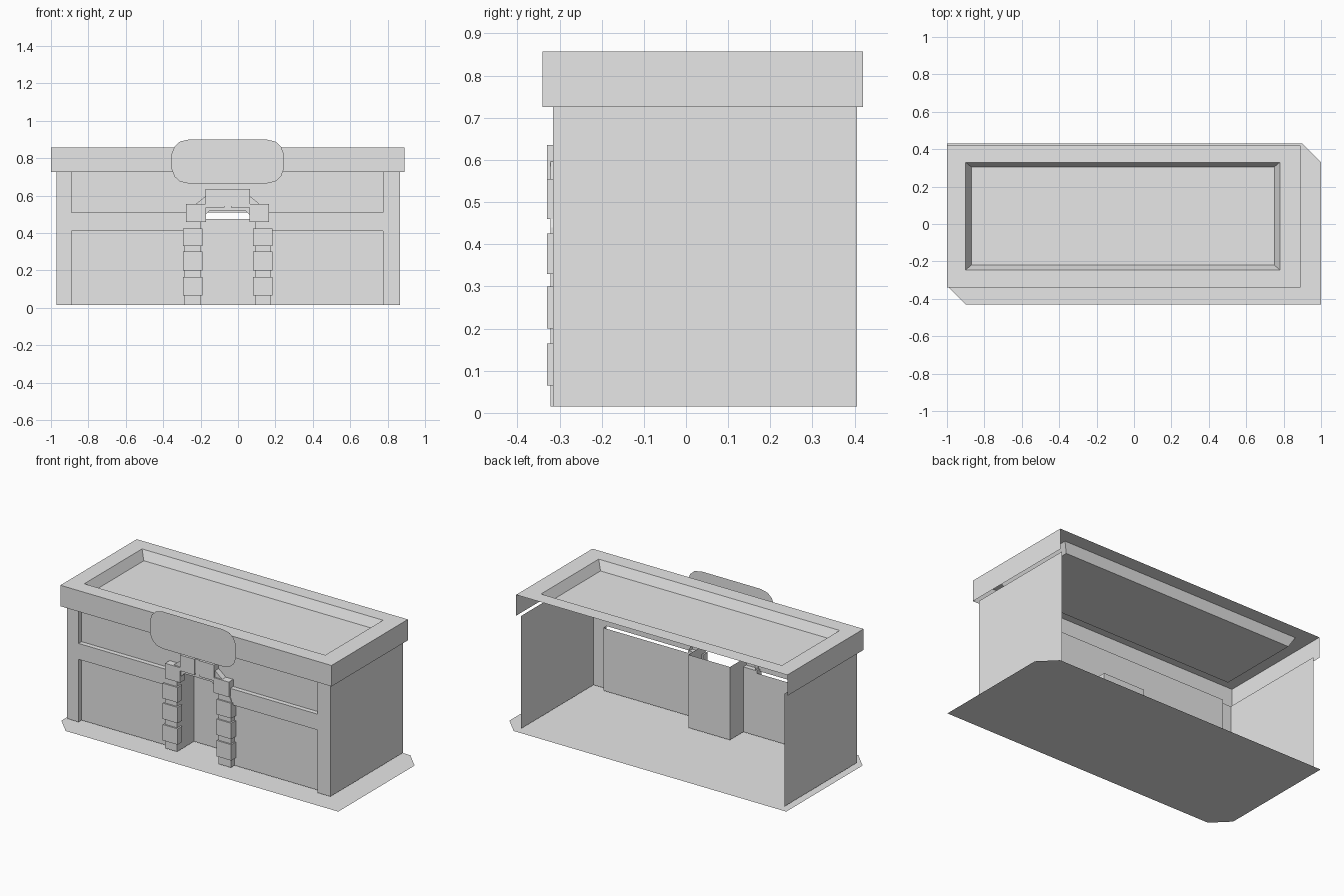
import bpy, bmesh
from mathutils import Vector

cube = bpy.data.objects.get("Cube")
if cube:
    bpy.data.objects.remove(cube, do_unlink=True)

grey = bpy.data.materials.new("plain_grey")
grey.use_nodes = True
grey.diffuse_color = (0.8, 0.8, 0.8, 1)
grey.node_tree.nodes["Principled BSDF"].inputs["Base Color"].default_value = (0.8, 0.8, 0.8, 1)


def build(name, polys, recalc=False):
    """Make one object from a list of polygons, welding shared corners."""
    bm = bmesh.new()
    for poly in polys:
        bm.faces.new([bm.verts.new(p) for p in poly])
    bmesh.ops.remove_doubles(bm, verts=bm.verts, dist=0.0005)
    if recalc:
        bmesh.ops.recalc_face_normals(bm, faces=bm.faces)
    mesh = bpy.data.meshes.new(name)
    bm.to_mesh(mesh)
    bm.free()
    mesh.materials.append(grey)
    obj = bpy.data.objects.new(name, mesh)
    bpy.context.collection.objects.link(obj)
    return obj


def front(x0, x1, z0, z1, y):
    return [(x0, y, z0), (x1, y, z0), (x1, y, z1), (x0, y, z1)]


def side(x, y0, y1, z0, z1, flip=False):
    p = [(x, y0, z0), (x, y1, z0), (x, y1, z1), (x, y0, z1)]
    return p[::-1] if flip else p


def flat(x0, x1, y0, y1, z):
    return [(x0, y0, z), (x1, y0, z), (x1, y1, z), (x0, y1, z)]


def box(name, x0, x1, y0, y1, z0, z1):
    return build(name, [
        front(x0, x1, z0, z1, y0), front(x0, x1, z0, z1, y1)[::-1],
        side(x1, y0, y1, z0, z1), side(x0, y0, y1, z0, z1, True),
        flat(x0, x1, y0, y1, z1), flat(x0, x1, y0, y1, z0)[::-1]])


# Main levels
LEFT, RIGHT = -0.97, 0.865
PL, PR = -0.89, 0.775            # inner edges of the corner pillars
FACE, PANEL, BACK = -0.315, -0.285, 0.405
BASE, TOP = 0.015, 0.725
BAND0, BAND1 = 0.41, 0.51
CX, HALF = -0.055, 0.145         # doorway centre and half width
DL, DR = CX - HALF, CX + HALF

# Ground sheet with two clipped corners
build("ground", [[(-0.9, -0.43, 0), (1, -0.43, 0), (1, 0.33, 0),
                  (0.9, 0.43, 0), (-1, 0.43, 0), (-1, -0.33, 0)]])

# Side walls; the back is open
build("right_side_wall", [side(LEFT, FACE, BACK, BASE, TOP, True)])
build("left_side_wall", [side(RIGHT, FACE, BACK, BASE, TOP)])

# Corner pillars with their inner returns
for name, x0, x1, inner in (("right_pillar", LEFT, PL, PL), ("left_pillar", PR, RIGHT, PR)):
    build(name, [front(x0, x1, BASE, TOP, FACE),
                 side(inner, FACE, PANEL, BASE, BAND0, inner == PR),
                 side(inner, FACE, PANEL, BAND1, TOP, inner == PR)])

# Recessed panels with the band between them
build("upper_panel", [front(PL, PR, BAND1, TOP, PANEL)])
for name, x0, x1 in (("right", PL, DL), ("left", DR, PR)):
    build(name + "_lower_panel", [front(x0, x1, BASE, BAND0, PANEL)])
    build(name + "_band", [front(x0, x1, BAND0, BAND1, FACE),
                           flat(x0, x1, FACE, PANEL, BAND1)])

# Windows
for i, x in enumerate((-0.735, -0.42, 0.312, 0.625)):
    build(f"window_{i + 1}", [front(x - 0.057, x + 0.057, 0.215, 0.385, PANEL - 0.002)])

# Door alcove, open at the top
ALCOVE, ALCOVE_TOP = -0.152, 0.475
build("door_alcove", [
    front(DL, DR, BASE, ALCOVE_TOP, ALCOVE),
    side(DL, PANEL, ALCOVE, BASE, ALCOVE_TOP),
    side(DR, PANEL, ALCOVE, BASE, ALCOVE_TOP, True)])

# Door surround: a band between an outer and an inner outline
ARCH = -0.321
outer = [(0.23, BASE), (0.23, 0.44), (0.17, 0.555), (0.115, 0.6), (0, 0.6)]
inner = [(HALF, BASE), (HALF, 0.47), (0.115, 0.5), (0.095, 0.52), (0, 0.52)]
polys = []
for s in (-1, 1):
    def at(p, y):
        return (CX + s * p[0], y, p[1])
    for i in range(len(outer) - 1):
        a, b, c, d = outer[i], outer[i + 1], inner[i + 1], inner[i]
        polys.append([at(p, ARCH) for p in (a, b, c, d)])
        for p, q in ((a, b), (d, c)):
            polys.append([at(p, ARCH), at(q, ARCH), at(q, PANEL), at(p, PANEL)])
build("door_surround", polys, True)

# Stones around the door, mirrored about its centre
stones = [(0.135, 0.239, 0.065, 0.165), (0.135, 0.239, 0.2, 0.3),
          (0.135, 0.239, 0.33, 0.425), (0.117, 0.222, 0.46, 0.555),
          (0.018, 0.12, 0.535, 0.635)]
for s, name in ((-1, "right"), (1, "left")):
    for i, (d0, d1, z0, z1) in enumerate(stones):
        x0, x1 = sorted((CX + s * d0, CX + s * d1))
        box(f"{name}_door_stone_{i + 1}", x0, x1, -0.33, PANEL, z0, z1)
box("keystone", CX - 0.018, CX + 0.018, -0.324, PANEL, 0.545, 0.635)

# Roof: fascia on three sides, flat rim and sloped recess
RX0, RX1, RY0, RY1 = -1, 0.89, -0.34, 0.42
EAVE, ROOF, SUNK = 0.725, 0.857, 0.8
build("fascia", [front(RX0, RX1, EAVE, ROOF, RY0),
                 side(RX1, RY0, RY1, EAVE, ROOF),
                 side(RX0, RY0, RY1, EAVE, ROOF, True)])
rings = [flat(RX0, RX1, RY0, RY1, ROOF),
         flat(-0.9, 0.78, -0.245, 0.33, ROOF),
         flat(-0.87, 0.75, -0.22, 0.305, SUNK)]
roof = [rings[-1]]
for a, b in zip(rings, rings[1:]):
    for i in range(4):
        j = (i + 1) % 4
        roof.append([a[i], a[j], b[j], b[i]])
build("roof", roof)

# Sign board with rounded ends, and its raised centre plate
SIGN = -0.37
quarter = [(0.3, 0.04), (0.285, 0.08), (0.255, 0.107), (0.21, 0.117)]
half = quarter + [(-x, z) for x, z in reversed(quarter)]
outline = half + [(-x, -z) for x, z in half]
build("sign_board", [[(CX + x, SIGN, 0.782 + z) for x, z in reversed(outline)][::-1]])
build("sign_plate", [front(CX - 0.21, CX + 0.21, 0.69, 0.899, SIGN - 0.002)])
